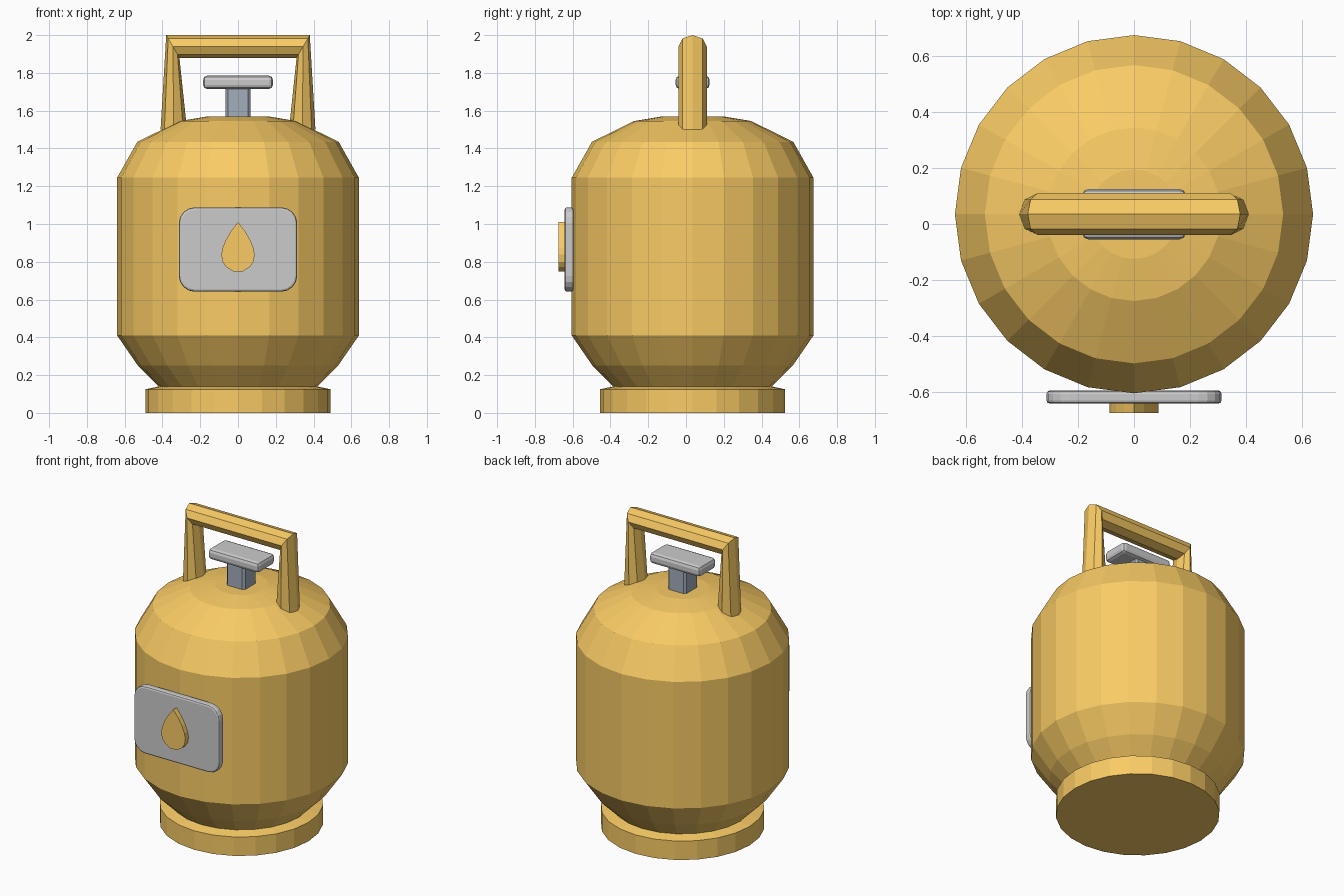
import bpy, bmesh, math
from mathutils import Matrix

if "Cube" in bpy.data.objects:
    bpy.data.objects.remove(bpy.data.objects["Cube"])

CY = 0.035  # the tank axis sits slightly behind the origin


def material(name, rgb):
    m = bpy.data.materials.new(name)
    m.diffuse_color = (*rgb, 1)
    m.use_nodes = True
    m.node_tree.nodes["Principled BSDF"].inputs["Base Color"].default_value = m.diffuse_color
    return m


ORANGE = material("orange_paint", (0.95, 0.60, 0.13))
SLATE = material("slate_metal", (0.36, 0.42, 0.50))


def finish(bm, name, mat=None, bevel=0, segments=2):
    bmesh.ops.recalc_face_normals(bm, faces=bm.faces[:])
    me = bpy.data.meshes.new(name)
    bm.to_mesh(me)
    bm.free()
    ob = bpy.data.objects.new(name, me)
    bpy.context.collection.objects.link(ob)
    if mat:
        me.materials.append(mat)
    if bevel:
        mod = ob.modifiers.new("Bevel", 'BEVEL')
        mod.width, mod.segments = bevel, segments
        mod.limit_method = 'ANGLE'
        mod.angle_limit = math.radians(40)
    return ob


def loft(name, rings, mat=None, **kw):
    """Skin a list of equal-length point rings and cap both ends."""
    bm = bmesh.new()
    loops = [[bm.verts.new(p) for p in ring] for ring in rings]
    n = len(loops[0])
    for a, b in zip(loops, loops[1:]):
        for i in range(n):
            j = (i + 1) % n
            bm.faces.new((a[i], a[j], b[j], b[i]))
    bm.faces.new(loops[0])
    bm.faces.new(loops[-1])
    return finish(bm, name, mat, **kw)


def box(name, lo, hi, mat=None, **kw):
    bm = bmesh.new()
    centre = [(a + b) / 2 for a, b in zip(lo, hi)]
    size = [b - a for a, b in zip(lo, hi)]
    bmesh.ops.create_cube(bm, size=1, matrix=Matrix.Translation(centre) @ Matrix.Diagonal((*size, 1)))
    return finish(bm, name, mat, **kw)


def circle(r, z, n=24):
    return [(r * math.cos(2 * math.pi * i / n), CY + r * math.sin(2 * math.pi * i / n), z)
            for i in range(n)]


# Tank body with foot ring
profile = [(0.49, 0), (0.49, 0.125), (0.42, 0.14), (0.53, 0.25), (0.64, 0.41),
           (0.64, 1.245), (0.533, 1.435), (0.31, 1.545), (0.16, 1.57)]
loft("tank_body", [circle(r, z) for r, z in profile], ORANGE)


# Carry handle: octagonal tapered legs mitred into the top bar
def handle_ring(side, cx, hx, cz, hz):
    angles = [math.pi / 4 * i for i in range(8)]
    return [(side * (cx + hx * math.cos(a)), CY + 0.075 * math.sin(a), cz + hz * math.cos(a))
            for a in angles]


foot, corner = (0.34, 0.07, 1.50, 0.0), (0.345, 0.035, 1.94, 0.06)
loft("carry_handle", [handle_ring(-1, *foot), handle_ring(-1, *corner),
                      handle_ring(1, *corner), handle_ring(1, *foot)], ORANGE)

# Valve stem and knob
box("valve_stem", (-0.067, CY - 0.067, 1.55), (0.067, CY + 0.067, 1.73), SLATE, bevel=0.014, segments=1)
box("valve_knob", (-0.185, CY - 0.09, 1.715), (0.185, CY + 0.09, 1.785), bevel=0.022)

# Front plate: rounded rectangle
plate = []
for k, (sx, sz) in enumerate([(1, 1), (-1, 1), (-1, -1), (1, -1)]):
    for i in range(5):
        a = math.pi / 2 * (k + i / 4)
        plate.append((sx * 0.23 + 0.083 * math.cos(a), 0.865 + sz * 0.14 + 0.083 * math.sin(a)))
loft("front_plate", [[(x, y, z) for x, z in plate] for y in (-0.642, -0.595)], bevel=0.012)

# Raised droplet: half outline mirrored
half = [(0.036, 0.964), (0.064, 0.917), (0.081, 0.875), (0.088, 0.838),
        (0.082, 0.800), (0.062, 0.772), (0.023, 0.748)]
drop = [(0, 1.01)] + half + [(-x, z) for x, z in reversed(half)]
loft("droplet", [[(x, y, z) for x, z in drop] for y in (-0.675, -0.636)], ORANGE)
